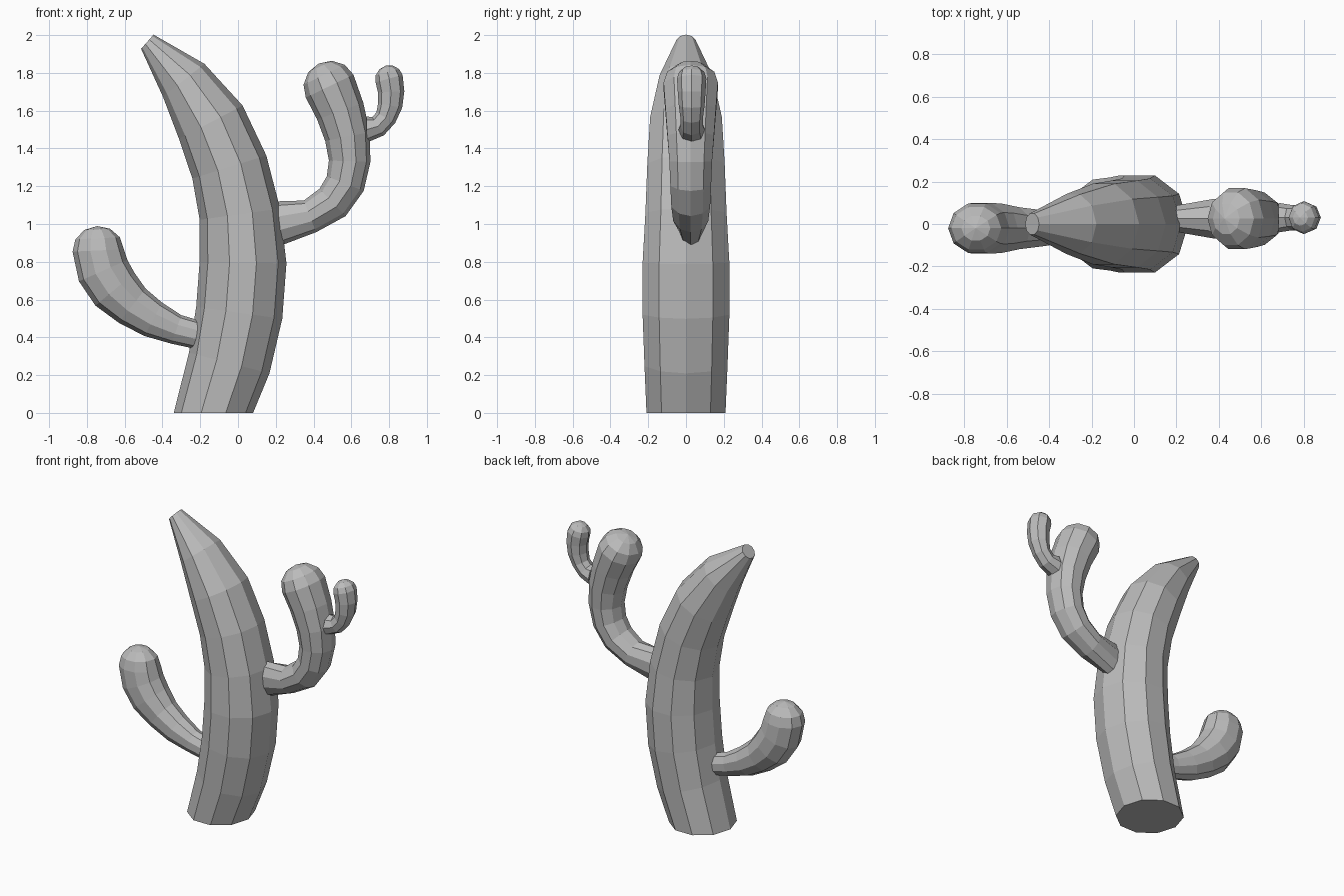
import bpy, bmesh, math
from mathutils import Vector

if "Cube" in bpy.data.objects:
    bpy.data.objects.remove(bpy.data.objects["Cube"], do_unlink=True)

grey = bpy.data.materials.new("cactus grey")
grey.use_nodes = True
shade = (0.5, 0.5, 0.5, 1)
grey.diffuse_color = shade
grey.node_tree.nodes["Principled BSDF"].inputs["Base Color"].default_value = shade


def point_and_direction(controls, t):
    """Position and heading on a cubic curve, by repeated blending."""
    first, second, third, fourth = controls
    early = first.lerp(second, t)
    middle = second.lerp(third, t)
    late = third.lerp(fourth, t)
    before = early.lerp(middle, t)
    after = middle.lerp(late, t)
    return before.lerp(after, t), (after - before).normalized()


def add_ring(bm, centre, across, depth, sides):
    """Oval ring of vertices: one radius along the across vector, the other along y."""
    ring = []
    for i in range(sides):
        angle = math.tau * i / sides
        offset = across * math.cos(angle) + Vector((0, depth * math.sin(angle), 0))
        ring.append(bm.verts.new(centre + offset))
    return ring


def limb(name, path, y, radii, root_depth, flatness, sides=10, domed=True):
    """Faceted limb lofted along a curve in the x-z plane, with evenly spaced rings."""
    bm = bmesh.new()
    rings = []
    controls = [Vector((x, y, z)) for x, z in path]

    for index, radius in enumerate(radii):
        centre, heading = point_and_direction(controls, index / (len(radii) - 1))
        # A limb that stands on the ground is cut level
        if centre.z == 0:
            heading = Vector((0, 0, 1))
        across = Vector((heading.z, 0, -heading.x)) * radius
        depth = radius * flatness if index else root_depth
        rings.append(add_ring(bm, centre, across, depth, sides))

    # Close the end with a rounded dome or a flat cut
    if domed:
        rise = heading * radius * 0.95
        for angle in (math.pi / 6, math.pi / 3):
            shrink = math.cos(angle)
            rings.append(add_ring(bm, centre + rise * math.sin(angle),
                                  across * shrink, depth * shrink, sides))
        pole = bm.verts.new(centre + rise)
        for i, vert in enumerate(rings[-1]):
            bm.faces.new((rings[-1][i - 1], vert, pole))
    else:
        bm.faces.new(rings[-1])
    bm.faces.new(rings[0])

    # Skin the rings
    for low, high in zip(rings, rings[1:]):
        for i in range(sides):
            bm.faces.new((low[i - 1], low[i], high[i], high[i - 1]))

    bmesh.ops.recalc_face_normals(bm, faces=bm.faces)
    mesh = bpy.data.meshes.new(name)
    bm.to_mesh(mesh)
    bm.free()
    mesh.materials.append(grey)
    bpy.context.collection.objects.link(bpy.data.objects.new(name, mesh))


# Bowed trunk, cut flat at the tip
limb("trunk", path=[(-.13, 0), (.13, .7), (.1, 1.45), (-.48, 1.965)], y=0,
     radii=[.21, .22, .23, .23, .215, .205, .19, .14, .05],
     root_depth=.22, flatness=1.05, domed=False)

# Lower arm
limb("right_arm", path=[(-.2, .41), (-.45, .45), (-.73, .64), (-.74, .86)], y=-.02,
     radii=[.075, .08, .1, .115, .135, .14, .136],
     root_depth=.065, flatness=.9)

# Upper arm
limb("left_arm", path=[(.2, 1), (.7, 1.05), (.63, 1.43), (.485, 1.73)], y=.025,
     radii=[.12, .09, .1, .105, .11, .12, .13, .14],
     root_depth=.065, flatness=1.08)

# Small sprout on the upper arm
limb("sprout", path=[(.68, 1.5), (.8, 1.5), (.83, 1.66), (.8, 1.77)], y=.03,
     radii=[.07, .057, .057, .065, .07, .074],
     root_depth=.07, flatness=1.05, sides=8)
